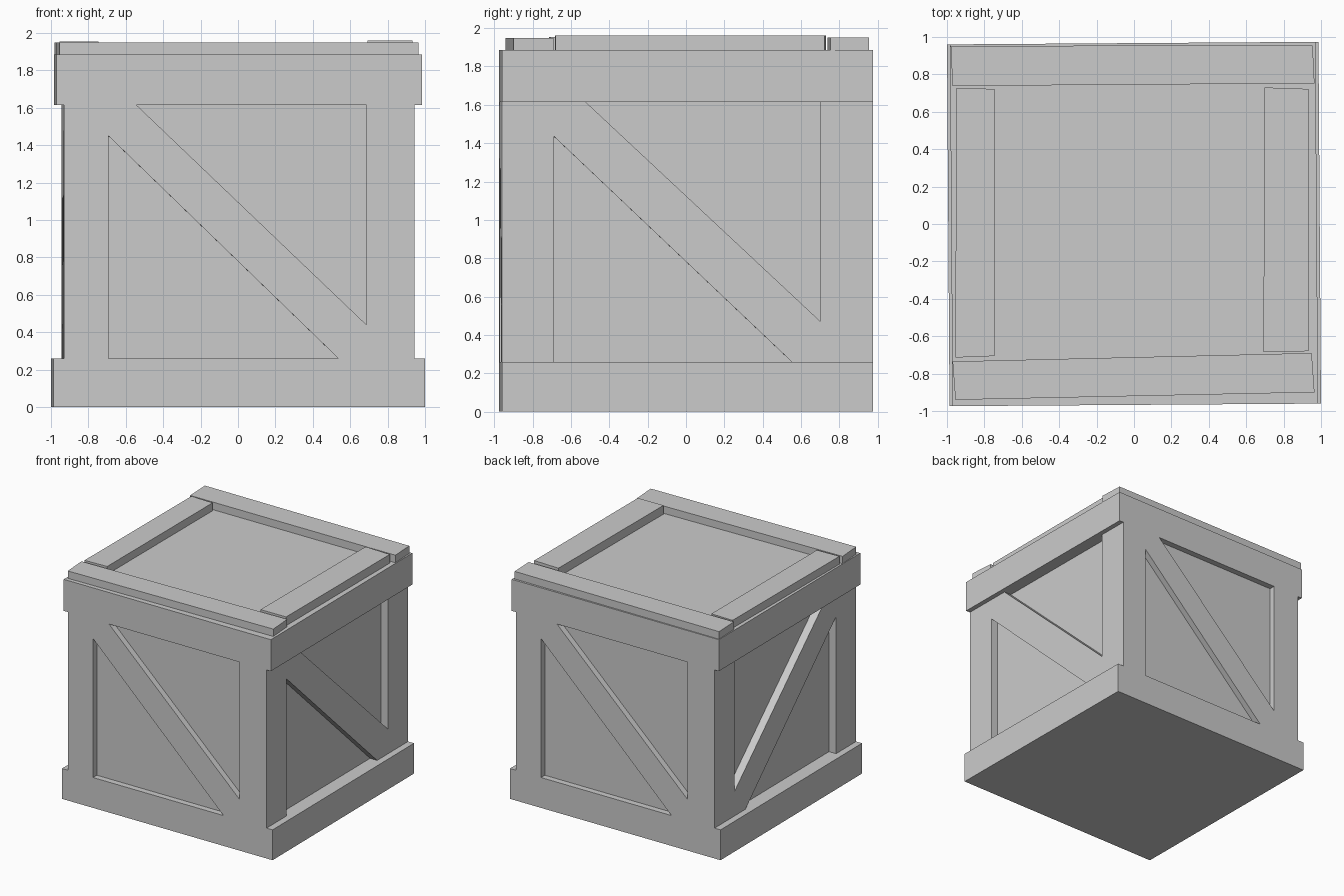
import bpy, bmesh
from math import radians
from mathutils import Matrix

if "Cube" in bpy.data.objects:
    bpy.data.objects.remove(bpy.data.objects["Cube"])

TURN = Matrix.Rotation(radians(0.4), 4, 'Z')   # body sits very slightly askew
HALF = Matrix.Rotation(radians(180), 4, 'Z')
MIRROR_X = Matrix.Diagonal((-1, 1, 1, 1))


def prism(name, ring_a, ring_b, matrix=Matrix()):
    """Closed solid between two matching outlines."""
    bm = bmesh.new()
    a = [bm.verts.new(p) for p in ring_a]
    b = [bm.verts.new(p) for p in ring_b]
    bm.faces.new(a)
    bm.faces.new(b[::-1])
    n = len(a)
    for i in range(n):
        bm.faces.new((a[i], b[i], b[(i + 1) % n], a[(i + 1) % n]))
    bm.transform(matrix)
    bmesh.ops.recalc_face_normals(bm, faces=bm.faces)
    mesh = bpy.data.meshes.new(name)
    bm.to_mesh(mesh)
    bm.free()
    obj = bpy.data.objects.new(name, mesh)
    bpy.context.collection.objects.link(obj)
    return obj


def slab(name, outline, z0, z1, matrix=Matrix()):
    return prism(name, [(x, y, z0) for x, y in outline],
                 [(x, y, z1) for x, y in outline], matrix)


def rect(x0, x1, y0, y1):
    return [(x0, y0), (x1, y0), (x1, y1), (x0, y1)]


HY = 0.967                      # half depth of the frame
Z_LOW, Z_HIGH = 0.26, 1.615     # opening between the bands

# Bands and recessed inner panels
slab("base_band", rect(-0.993, 0.993, -HY, HY), 0, Z_LOW, TURN)
slab("top_band", rect(-0.977, 0.977, -HY, HY), Z_HIGH, 1.885, TURN)
slab("inner_panels", rect(-0.87, 0.87, -0.915, 0.915), 0.2, 1.7, TURN)

# Corner posts and front/back braces (the back is the front turned half round)
brace = [(-0.70, Z_HIGH), (-0.55, Z_HIGH), (0.68, 0.44),
         (0.68, Z_LOW), (0.53, Z_LOW), (-0.70, 1.45)]
for side, m in (("front", TURN), ("back", TURN @ HALF)):
    slab(side + "_post_a", rect(-0.937, -0.70, -HY, -0.695), Z_LOW, Z_HIGH, m)
    slab(side + "_post_b", rect(0.68, 0.937, -HY, -0.695), Z_LOW, Z_HIGH, m)
    prism(side + "_brace", [(x, -HY, z) for x, z in brace],
          [(x, -0.90, z) for x, z in brace], m)

# Side braces (left mirrors right)
brace = [(-0.695, Z_HIGH), (-0.53, Z_HIGH), (0.695, 0.47),
         (0.695, Z_LOW), (0.545, Z_LOW), (-0.695, 1.435)]
for side, m in (("right", TURN), ("left", TURN @ MIRROR_X)):
    prism(side + "_brace", [(0.937, y, z) for y, z in brace],
          [(0.85, y, z) for y, z in brace], m)

# Loose, slightly crooked lid boards
lid_boards = {
    "lid_board_front": ([(-0.955, -0.94), (0.965, -0.90), (0.95, -0.69), (-0.97, -0.735)], 1.948),
    "lid_board_back": ([(-0.97, 0.738), (0.965, 0.752), (0.955, 0.955), (-0.98, 0.952)], 1.95),
    "lid_board_left": ([(-0.955, -0.714), (-0.746, -0.706), (-0.746, 0.722), (-0.95, 0.727)], 1.953),
    "lid_board_right": ([(0.692, -0.684), (0.933, -0.68), (0.933, 0.722), (0.698, 0.73)], 1.96),
}
for name, (outline, top) in lid_boards.items():
    slab(name, outline, 1.88, top)
